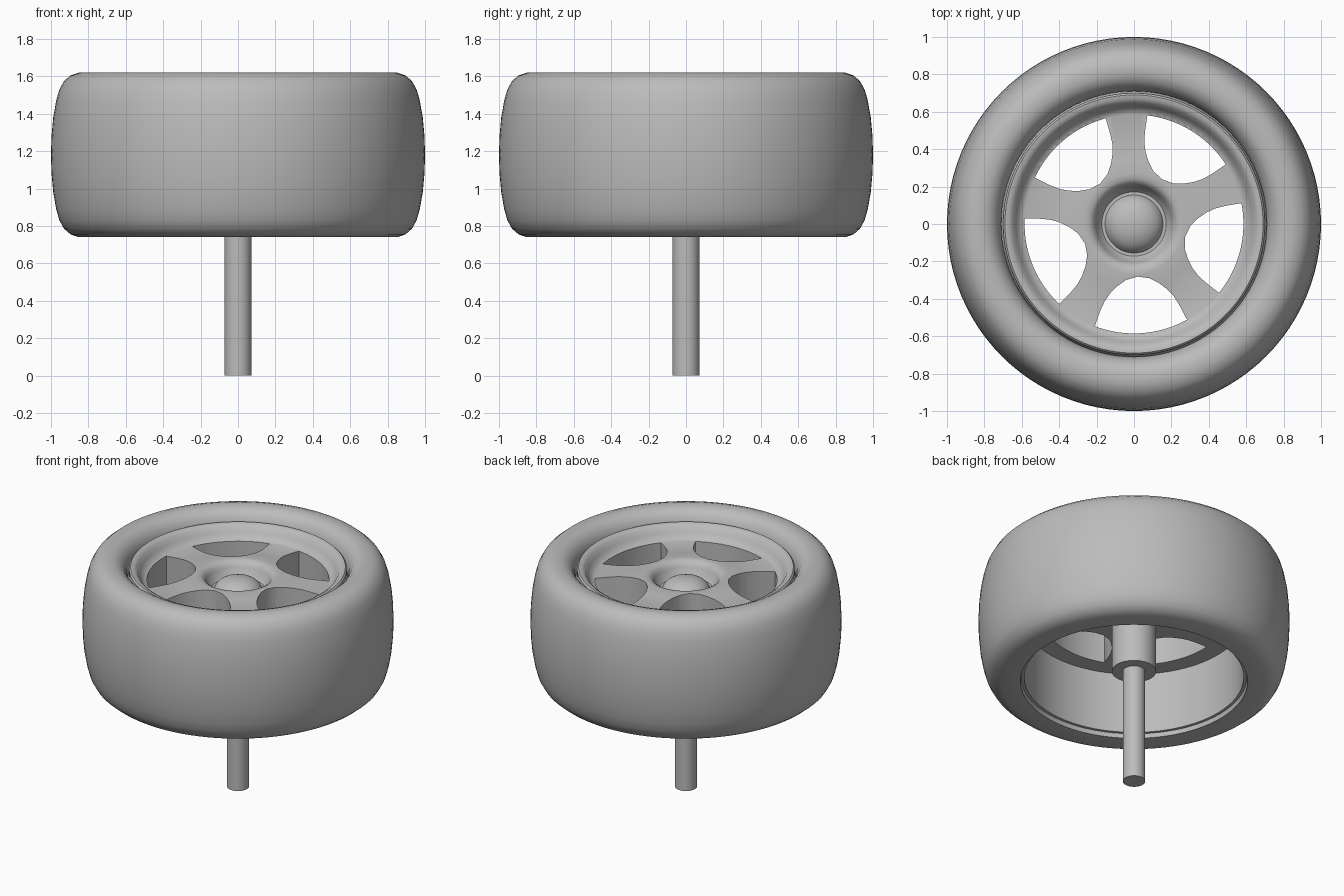
import bpy, bmesh, math
from mathutils import Vector

cube = bpy.data.objects.get("Cube")
if cube:
    bpy.data.objects.remove(cube, do_unlink=True)

grey = bpy.data.materials.new("plain_grey")
grey.use_nodes = True
colour = (0.5, 0.5, 0.5, 1)
grey.diffuse_color = colour
grey.node_tree.nodes["Principled BSDF"].inputs["Base Color"].default_value = colour


def add_object(name, bm):
    bmesh.ops.recalc_face_normals(bm, faces=bm.faces)
    mesh = bpy.data.meshes.new(name)
    bm.to_mesh(mesh)
    bm.free()
    mesh.materials.append(grey)
    obj = bpy.data.objects.new(name, mesh)
    bpy.context.collection.objects.link(obj)
    return obj


def smooth(obj, degrees):
    bpy.ops.object.select_all(action="DESELECT")
    obj.select_set(True)
    bpy.context.view_layer.objects.active = obj
    bpy.ops.object.shade_smooth_by_angle(angle=math.radians(degrees))


def lathe(name, profile, closed, steps=96):
    """Spin a (radius, height) profile around the z axis."""
    bm = bmesh.new()
    verts = [bm.verts.new((r, 0, z)) for r, z in profile]
    pairs = list(zip(verts, verts[1:]))
    if closed:
        pairs.append((verts[-1], verts[0]))
    edges = [bm.edges.new(p) for p in pairs]
    bmesh.ops.spin(bm, geom=verts + edges, cent=(0, 0, 0), axis=(0, 0, 1),
                   angle=math.tau, steps=steps, use_duplicate=False)
    bmesh.ops.remove_doubles(bm, verts=bm.verts, dist=0.0005)
    return add_object(name, bm)


# Tyre: tread and shoulder mirrored about the mid height
MID = 1.18
shoulder = [(1.0, 0), (0.997, .1), (.988, .2), (.972, .29), (.955, .35),
            (.93, .395), (.895, .425), (.85, .44)]
lower = [(r, MID - h) for r, h in reversed(shoulder)]
upper = [(r, MID + h) for r, h in shoulder[1:]]
bead = [(.80, 1.618), (.765, 1.605), (.735, 1.575), (.718, 1.54), (.71, 1.5), (.71, .85), (.73, .74)]
tyre = lathe("tyre", lower + upper + bead, True)
smooth(tyre, 40)

# Wheel: hub dome, recess, spoke face, dished lip, barrel and hub sleeve
dome = [(0, 1.48), (.05, 1.477), (.09, 1.465), (.12, 1.448), (.143, 1.425), (.155, 1.4)]
recess = [(.172, 1.4), (.19, 1.42), (.205, 1.46), (.22, 1.485), (.24, 1.497), (.27, 1.5)]
face = [(.35, 1.49), (.585, 1.465), (.61, 1.475), (.63, 1.505), (.65, 1.54)]
lip = [(.67, 1.553), (.69, 1.555), (.7, 1.545), (.703, 1.48), (.725, 1.45)]
back = [(.725, .77), (.705, .77), (.705, 1.2), (.142, 1.2), (.142, .815), (0, .815)]
wheel = lathe("wheel", dome + recess + face + lip + back, False)

# Five arched openings leave the five spokes
arch = [(.53, .247), (.45, .212), (.40, .185), (.36, .152), (.325, .112), (.295, .062), (.282, 0)]
outline = arch + [(u, -v) for u, v in reversed(arch[:-1])]
outline += [(.585 * math.cos(a), .585 * math.sin(a))
            for a in (math.radians(-25 + 2.5 * i) for i in range(21))]
bm = bmesh.new()
for k in range(5):
    turn = math.radians(58 + 72 * k)
    c, s = math.cos(turn), math.sin(turn)
    base = bm.faces.new([bm.verts.new((u * c - v * s, u * s + v * c, 1.1)) for u, v in outline])
    top = bmesh.ops.extrude_face_region(bm, geom=[base])["geom"]
    bmesh.ops.translate(bm, vec=Vector((0, 0, .6)),
                        verts=[g for g in top if isinstance(g, bmesh.types.BMVert)])
cutter = add_object("spoke_opening_cutter", bm)

cut = wheel.modifiers.new("openings", "BOOLEAN")
cut.operation = "DIFFERENCE"
cut.solver = "EXACT"
cut.object = cutter
bpy.context.view_layer.objects.active = wheel
bpy.ops.object.modifier_apply(modifier=cut.name)
bpy.data.objects.remove(cutter, do_unlink=True)
smooth(wheel, 40)

# Axle
axle = lathe("axle", [(0, 0), (.072, 0), (.072, 1.0), (0, 1.0)], False, 48)
smooth(axle, 40)
